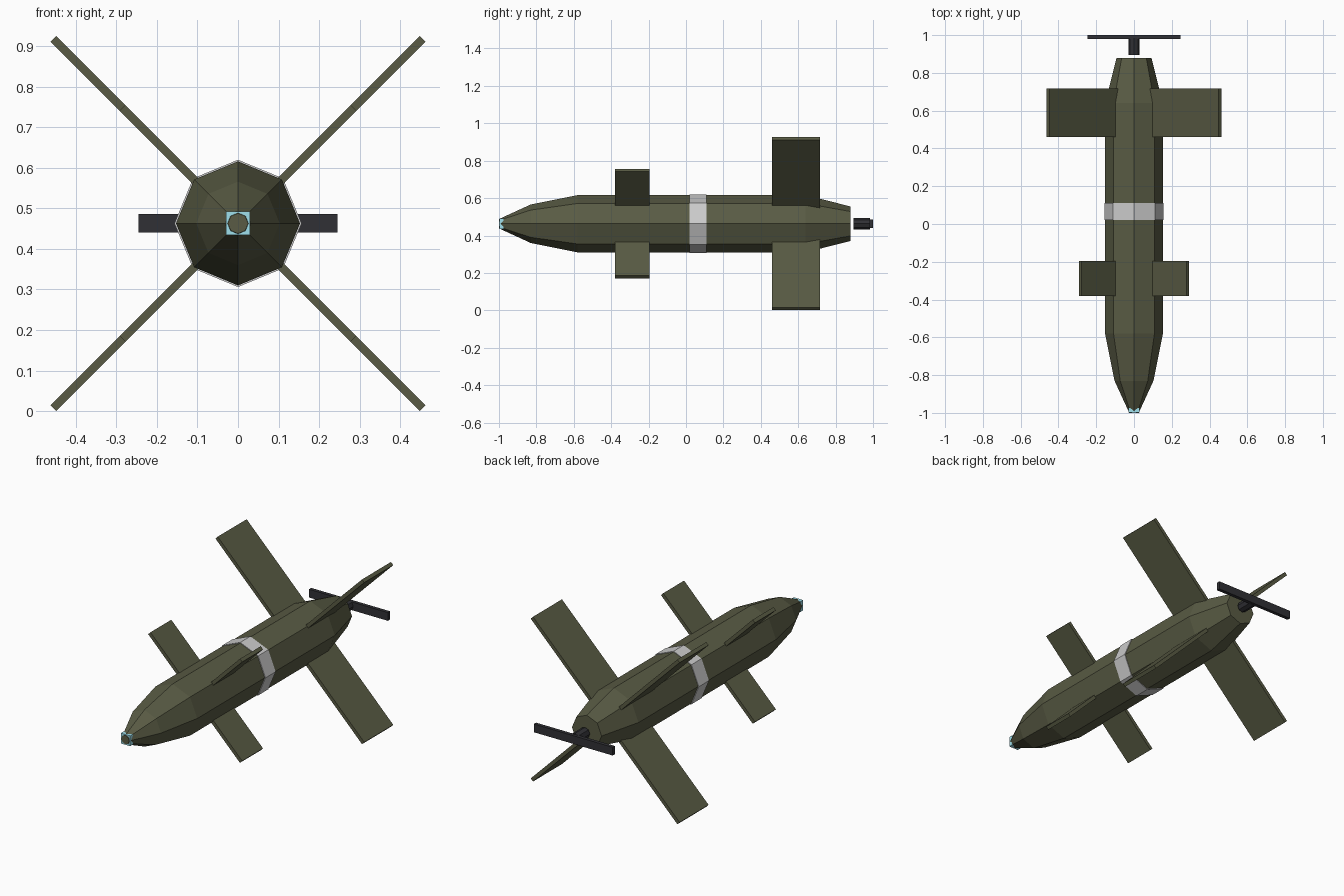
import bpy, bmesh, math
from mathutils import Matrix, Vector

if "Cube" in bpy.data.objects:
    bpy.data.objects.remove(bpy.data.objects["Cube"])

ZC = 0.463  # height of the long axis


def material(name, rgb):
    m = bpy.data.materials.new(name)
    m.diffuse_color = (*rgb, 1)
    m.use_nodes = True
    m.node_tree.nodes["Principled BSDF"].inputs["Base Color"].default_value = m.diffuse_color
    return m


olive = material("olive", (0.10, 0.105, 0.058))
grey = material("light_grey", (0.55, 0.55, 0.56))
black = material("black", (0.03, 0.03, 0.035))
cyan = material("cyan", (0.35, 0.75, 0.85))


def finish(name, bm, mat):
    bmesh.ops.recalc_face_normals(bm, faces=bm.faces)
    me = bpy.data.meshes.new(name)
    bm.to_mesh(me)
    bm.free()
    me.materials.append(mat)
    ob = bpy.data.objects.new(name, me)
    bpy.context.collection.objects.link(ob)
    return ob


def lathe(name, profile, mat, sides=8):
    """Closed faceted body along y from (y, radius) stations."""
    bm = bmesh.new()
    rings = []
    for y, r in profile:
        angles = [2 * math.pi * i / sides for i in range(sides)]
        rings.append([bm.verts.new((r * math.cos(a), y, ZC + r * math.sin(a))) for a in angles])
    for a, b in zip(rings, rings[1:]):
        for i in range(sides):
            j = (i + 1) % sides
            bm.faces.new((a[i], a[j], b[j], b[i]))
    bm.faces.new(rings[0])
    bm.faces.new(rings[-1])
    return finish(name, bm, mat)


def box(name, lo, hi, mat, angle=0):
    """Box given relative to the long axis, rolled about it by angle."""
    lo, hi = Vector(lo), Vector(hi)
    bm = bmesh.new()
    bmesh.ops.create_cube(bm, size=1)
    bm.transform(Matrix.Translation((0, 0, ZC)) @ Matrix.Rotation(angle, 4, 'Y')
                 @ Matrix.Translation((lo + hi) / 2) @ Matrix.Diagonal((*(hi - lo), 1)))
    return finish(name, bm, mat)


# Fuselage, band and nose sensor
lathe("fuselage", [(-1.0, 0.025), (-0.83, 0.103), (-0.58, 0.153), (0.64, 0.153), (0.88, 0.092)], olive)
lathe("band", [(0.02, 0.157), (0.11, 0.157)], grey)
box("nose_sensor", (-0.029, -0.998, -0.029), (0.029, -0.975, 0.029), cyan)

# Two sets of X-arranged fins
for name, y0, y1, span in (("front_wing", -0.38, -0.195, 0.403), ("rear_wing", 0.46, 0.717, 0.644)):
    for k in range(4):
        box(f"{name}_{k + 1}", (0.08, y0, -0.01), (span, y1, 0.01), olive, math.radians(45 + 90 * k))

# Pusher propeller
lathe("propeller_hub", [(0.895, 0.03), (0.985, 0.03)], black)
box("propeller_blade", (-0.245, 0.98, -0.023), (0.245, 1.0, 0.023), black)
